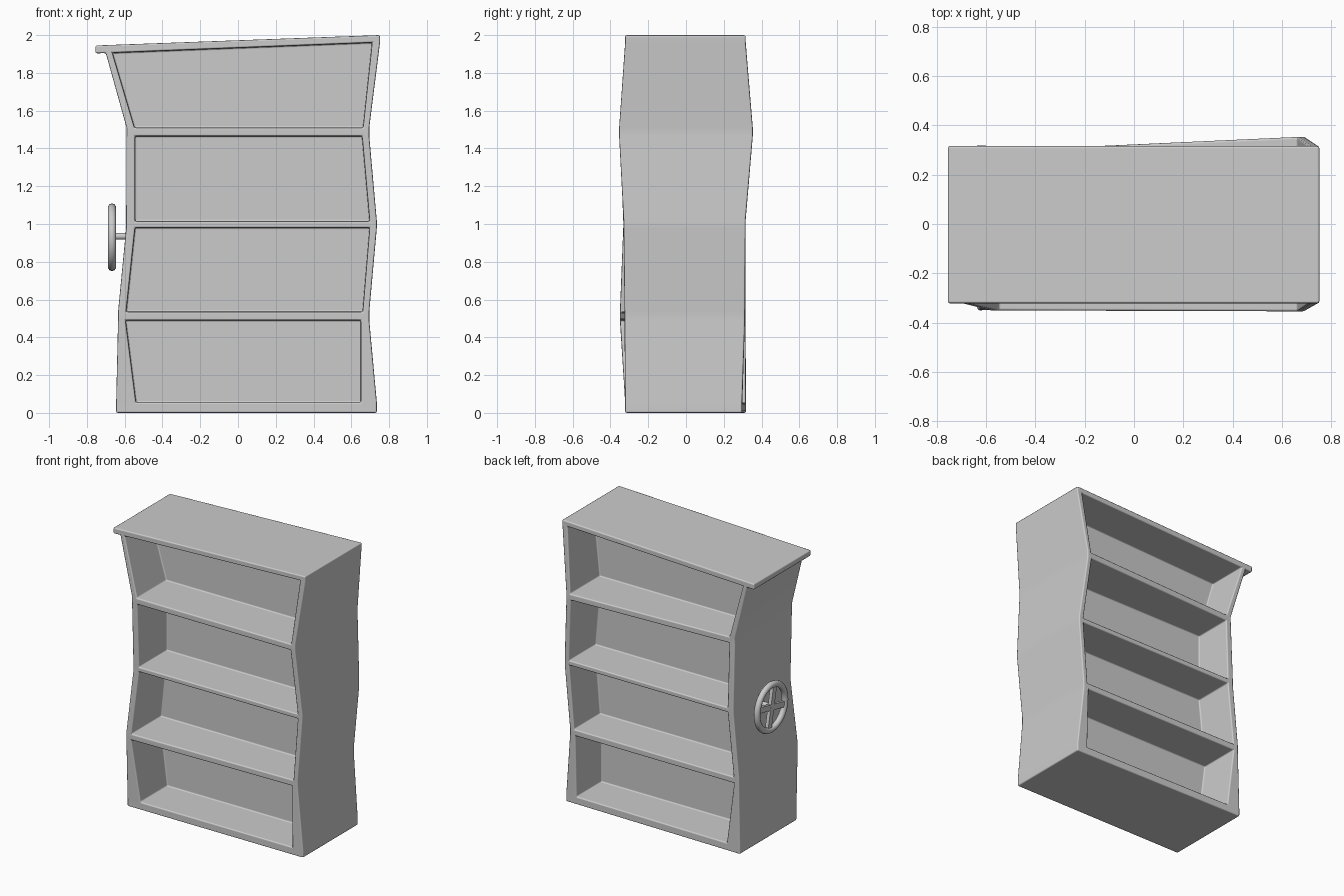
import bpy, bmesh, math
from mathutils import Vector

if "Cube" in bpy.data.objects:
    bpy.data.objects.remove(bpy.data.objects["Cube"])

# Shelf levels: outer x left/right, front y left/right, back y left/right
LEVELS = [
    (-0.645, 0.735, -0.322, -0.322, 0.318, 0.297),
    (-0.635, 0.695, -0.350, -0.325, 0.315, 0.312),
    (-0.592, 0.735, -0.332, -0.330, 0.315, 0.315),
    (-0.590, 0.695, -0.350, -0.354, 0.296, 0.354),
    (-0.700, 0.752, -0.322, -0.322, 0.316, 0.316),
]
# Rows of the face grid: level, z left/right, opening x left/right
ROWS = [
    (0, 0.00, 0.00, -0.54, 0.65),
    (0, 0.055, 0.055, -0.54, 0.65),
    (1, 0.49, 0.49, -0.595, 0.65),
    (1, 0.535, 0.535, -0.592, 0.66),
    (2, 0.98, 0.98, -0.545, 0.697),
    (2, 1.015, 1.015, -0.545, 0.697),
    (3, 1.465, 1.465, -0.545, 0.657),
    (3, 1.51, 1.51, -0.548, 0.662),
    (4, 1.905, 1.962, -0.665, 0.71),
    (4, 1.947, 2.00, -0.665, 0.71),
]
PANEL_Y = 0.02

bm = bmesh.new()


def face(*vs):
    return bm.faces.new(vs)


def grid_side(back):
    rows = []
    for lv, zl, zr, il, ir in ROWS:
        L = LEVELS[lv]
        yl, yr = (L[4], L[5]) if back else (L[2], L[3])
        row = []
        for x in (L[0], il, ir, L[1]):
            t = (x - L[0]) / (L[1] - L[0])
            row.append(bm.verts.new((x, yl + (yr - yl) * t, zl + (zr - zl) * t)))
        rows.append(row)
    return rows


# Crooked double-sided frame: front and back grids with recessed openings
sides = [grid_side(False), grid_side(True)]
for rows, y in zip(sides, (-PANEL_Y, PANEL_Y)):
    for r in range(9):
        for c in range(3):
            q = [rows[r][c], rows[r][c + 1], rows[r + 1][c + 1], rows[r + 1][c]]
            if c == 1 and r % 2 == 1:
                inner = [bm.verts.new((v.co.x, y, v.co.z)) for v in q]
                for i in range(4):
                    j = (i + 1) % 4
                    face(q[i], q[j], inner[j], inner[i])
                face(*inner)
            else:
                face(*q)

# Outer side walls, floor and top
front, back = sides
for r in range(9):
    left = face(front[r][0], front[r + 1][0], back[r + 1][0], back[r][0])
    face(front[r][3], back[r][3], back[r + 1][3], front[r + 1][3])
for c in range(3):
    for r in (0, 9):
        face(front[r][c], front[r][c + 1], back[r][c + 1], back[r][c])

bmesh.ops.recalc_face_normals(bm, faces=bm.faces)

# Overhanging lip of the top board on the left
ext = bmesh.ops.extrude_face_region(bm, geom=[left])
lip = [g for g in ext["geom"] if isinstance(g, bmesh.types.BMVert)]
bmesh.ops.translate(bm, verts=lip, vec=Vector((-0.055, 0, -0.002)))
if left.is_valid:
    bmesh.ops.delete(bm, geom=[left], context="FACES_ONLY")
bmesh.ops.recalc_face_normals(bm, faces=bm.faces)

mesh = bpy.data.meshes.new("shelf_frame")
bm.to_mesh(mesh)
bm.free()
frame = bpy.data.objects.new("shelf_frame", mesh)
bpy.context.collection.objects.link(frame)
mesh.polygons.foreach_set("use_smooth", [True] * len(mesh.polygons))
bev = frame.modifiers.new("edge_bevel", "BEVEL")
bev.width = 0.009
bev.segments = 2
bev.limit_method = "ANGLE"
bev.angle_limit = math.radians(35)
bev.harden_normals = True

# Hand wheel on the left wall
HUB = Vector((-0.667, 0, 0.93))
TILT = math.radians(12)


def finish(name):
    ob = bpy.context.object
    ob.name = name
    bpy.ops.object.shade_smooth_by_angle(angle=math.radians(40))
    return ob


bpy.ops.mesh.primitive_torus_add(major_segments=32, minor_segments=10, major_radius=0.157,
                                 minor_radius=0.022, location=HUB, rotation=(0, math.pi / 2, 0))
finish("wheel_rim")

# Two crossed spokes
for i in range(2):
    bpy.ops.mesh.primitive_cube_add(size=1, location=HUB, rotation=(TILT + i * math.pi / 2, 0, 0))
    spoke = bpy.context.object
    spoke.name = f"wheel_spoke_{i + 1}"
    spoke.scale = (0.024 - 0.002 * i, 0.04, 0.31)

# Axle into the wall
bpy.ops.mesh.primitive_cylinder_add(vertices=16, radius=0.018, depth=0.09,
                                    location=(-0.625, 0, 0.935), rotation=(0, math.pi / 2, 0))
finish("wheel_axle")
